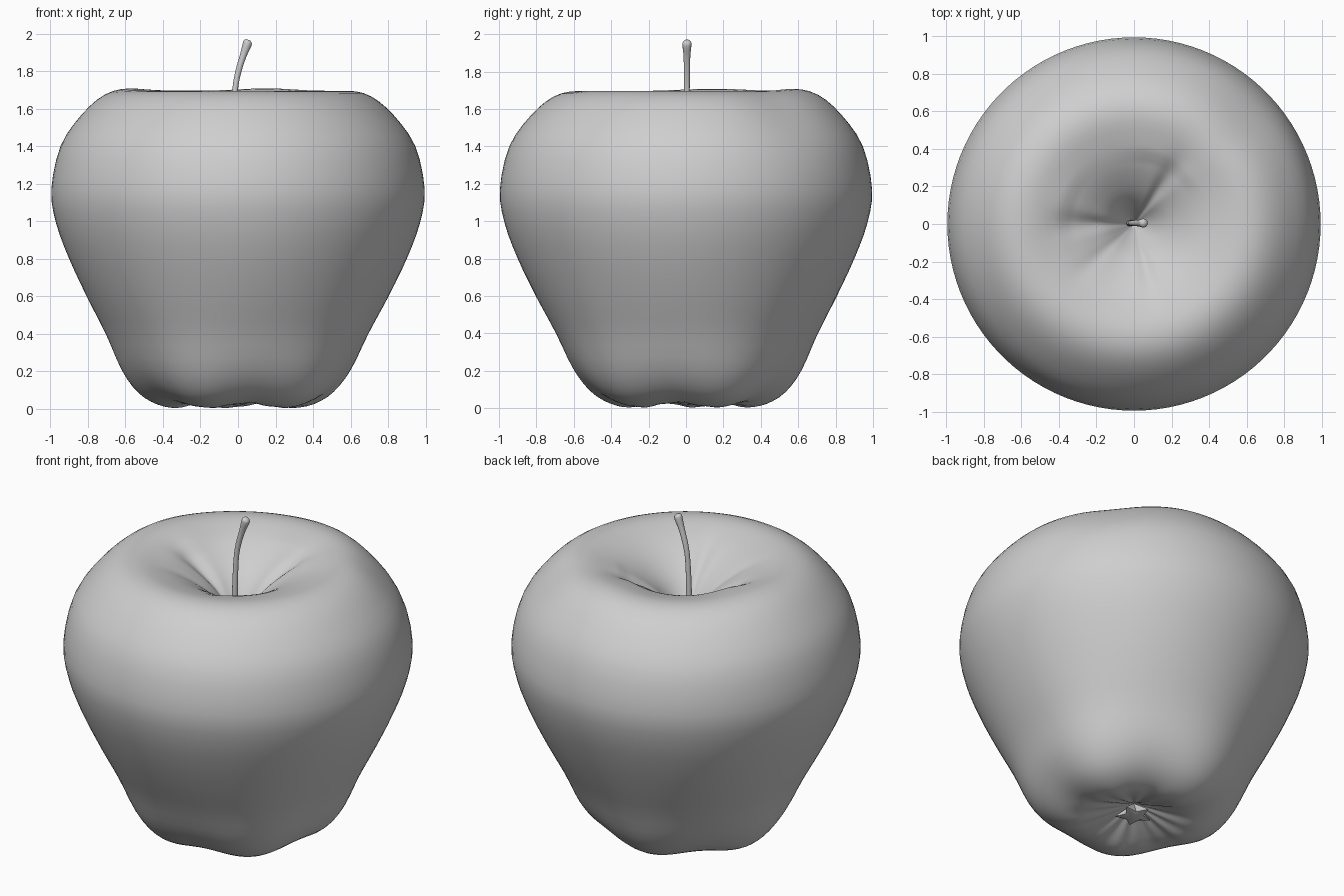
import bpy, bmesh
from math import sin, cos, pi, radians, exp
from mathutils import Vector

cube = bpy.data.objects.get("Cube")
if cube:
    bpy.data.objects.remove(cube, do_unlink=True)

grey = bpy.data.materials.new("plain grey")
grey.use_nodes = True
GREY = (0.62, 0.62, 0.62, 1)
grey.diffuse_color = GREY
grey.node_tree.nodes["Principled BSDF"].inputs["Base Color"].default_value = GREY


def finish(bm, name, angle=60):
    bmesh.ops.recalc_face_normals(bm, faces=bm.faces)
    mesh = bpy.data.meshes.new(name)
    bm.to_mesh(mesh)
    bm.free()
    mesh.materials.append(grey)
    obj = bpy.data.objects.new(name, mesh)
    bpy.context.collection.objects.link(obj)
    bpy.ops.object.select_all(action='DESELECT')
    obj.select_set(True)
    bpy.context.view_layer.objects.active = obj
    bpy.ops.object.shade_smooth_by_angle(angle=radians(angle))
    return obj


def spline(points, steps):
    """Catmull-Rom curve through the points."""
    pts = [Vector(p) for p in points]
    pts = [2 * pts[0] - pts[1]] + pts + [2 * pts[-1] - pts[-2]]
    out = []
    for a, b, c, d in zip(pts, pts[1:], pts[2:], pts[3:]):
        for i in range(steps):
            t = i / steps
            out.append(0.5 * (2 * b + (c - a) * t + (2 * a - 5 * b + 4 * c - d) * t * t
                              + (3 * b - a - 3 * c + d) * t ** 3))
    return out + [pts[-2]]


def skin(bm, rings):
    """Join rings of vertices with quads, and cap both ends."""
    for low, high in zip(rings, rings[1:]):
        for i in range(len(low)):
            j = (i + 1) % len(low)
            bm.faces.new((low[i], low[j], high[j], high[i]))
    bm.faces.new(rings[0])
    bm.faces.new(rings[-1])


def near(angle, centre, width):
    """Soft bump around a direction in degrees."""
    d = (angle - radians(centre) + pi) % (2 * pi) - pi
    return exp(-(d / radians(width)) ** 2)


# Fruit: half outline from the base hollow, round the side, into the stem hollow
outline = [(0.01, 0.12), (0.06, 0.095), (0.13, 0.07), (0.22, 0.04), (0.32, 0.018),
           (0.42, 0.035), (0.52, 0.095), (0.61, 0.21), (0.7, 0.4), (0.805, 0.6),
           (0.9, 0.8), (0.97, 0.99), (0.995, 1.17), (0.945, 1.4), (0.83, 1.565),
           (0.71, 1.665), (0.59, 1.695), (0.46, 1.67), (0.35, 1.63), (0.25, 1.572),
           (0.15, 1.49), (0.06, 1.37), (0.01, 1.29)]
creases = [(55, 8, 0.03), (180, 10, 0.035), (222, 8, 0.01), (285, 8, 0.015)]
SEGMENTS = 100

bm = bmesh.new()
rings = []
for r, z in spline(outline, 3):
    ring = []
    for i in range(SEGMENTS):
        a = 2 * pi * i / SEGMENTS
        lobe = cos(5 * (a - radians(315)))
        rr, zz = r, z
        if z < 0.9:
            # five lobes fading upwards, with fine puckers in the base hollow
            fade = (1 - z / 0.9) ** 2
            rr += 0.018 * lobe * fade * min(1, r / 0.5)
            zz -= 0.013 * lobe * fade * min(1, r / 0.3)
            if r < 0.4 and z < 0.2:
                zz += 0.004 * cos(15 * a + 1) * sin(pi * r / 0.4)
        elif r < 0.6:
            # folds running out of the stem hollow
            reach = sin(pi * min(1, r / 0.5)) ** 1.5
            for centre, width, depth in creases:
                zz -= depth * near(a, centre, width) * reach
        if z > 1.3 and r > 0.35:
            # uneven shoulder
            swell = min(1, (z - 1.3) / 0.35)
            zz += 0.013 * swell * (near(a, 165, 25) + near(a, 75, 20))
            rr -= 0.025 * swell * near(a, 40, 14) * min(1, r / 0.7)
        ring.append(bm.verts.new((rr * cos(a), rr * sin(a), max(zz, 0))))
    rings.append(ring)
skin(bm, rings)
finish(bm, "fruit", 80)

# Stem: bent tube, thicker at the tip
path = [(-0.02, 1.26, 0.02), (-0.025, 1.45, 0.017), (-0.017, 1.68, 0.015),
        (0.0, 1.79, 0.016), (0.027, 1.88, 0.018), (0.045, 1.93, 0.023),
        (0.052, 1.955, 0.023), (0.054, 1.967, 0.012)]
bm = bmesh.new()
rings = []
for x, z, r in spline(path, 3):
    tilt = 0.35 * max(0, (z - 1.6) / 0.36)
    rings.append([bm.verts.new((x + r * cos(a) * cos(tilt), 0.005 + r * sin(a),
                                z - r * cos(a) * sin(tilt)))
                  for a in (2 * pi * k / 12 for k in range(12))])
skin(bm, rings)
finish(bm, "stem")

# Calyx: small five-pointed star in the base hollow
bm = bmesh.new()
star = []
for k in range(10):
    r, z = (0.11, 0.04) if k % 2 == 0 else (0.055, 0.035)
    a = radians(315) + pi * k / 5
    star.append(bm.verts.new((r * cos(a), r * sin(a), z)))
tip = bm.verts.new((0, 0, 0.015))
root = bm.verts.new((0, 0, 0.12))
for k in range(10):
    for apex in (tip, root):
        bm.faces.new((star[k], star[(k + 1) % 10], apex))
finish(bm, "calyx", 40)
